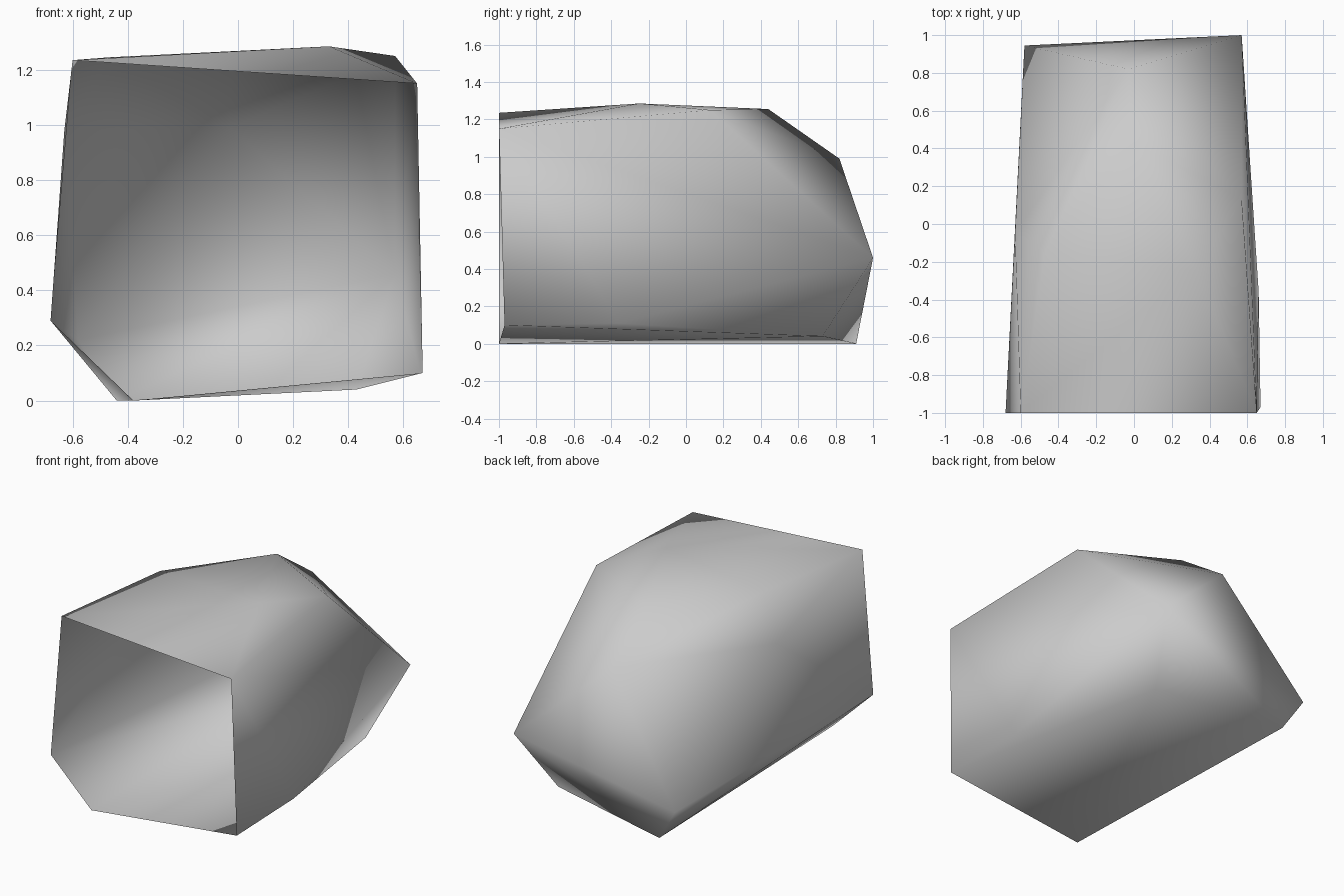
import bpy
import bmesh

default_cube = bpy.data.objects.get("Cube")
if default_cube:
    bpy.data.objects.remove(default_cube, do_unlink=True)


def make_material(name, value):
    material = bpy.data.materials.new(name)
    material.use_nodes = True
    colour = (value, value, value, 1)
    material.diffuse_color = colour
    material.node_tree.nodes["Principled BSDF"].inputs["Base Color"].default_value = colour
    return material


# Open front rim, clockwise from the upper right-hand corner
rim = [(-.6, -1, 1.235), (.65, -1, 1.15), (.67, -.97, .1), (-.38, -1, 0), (-.68, -1, .29)]

# Corners of the roof, the side walls, the floor and the closed back
roof = [(-.47, -.15, 1.245), (.33, -.25, 1.285), (.57, .13, 1.25), (-.02, .44, 1.255)]
walls = [(-.63, -.05, .98), (.66, -.36, .11)]
floor = [(.43, .73, .04), (-.44, .91, 0)]
back = [(-.03, .82, .99), (.57, 1, .46), (-.58, .945, .22)]


def build_shell(name, rim_points, body_points, material):
    """Stretch a skin over the corners, then open it at the rim."""
    bm = bmesh.new()
    rim_verts = {bm.verts.new(p) for p in rim_points}
    for point in body_points:
        bm.verts.new(point)
    bmesh.ops.convex_hull(bm, input=list(bm.verts))
    bmesh.ops.recalc_face_normals(bm, faces=list(bm.faces))

    # Remove the faces that span only the rim, and any unused corners
    mouth = [f for f in bm.faces if all(v in rim_verts for v in f.verts)]
    bmesh.ops.delete(bm, geom=mouth, context='FACES')
    loose = [v for v in bm.verts if not v.link_faces]
    bmesh.ops.delete(bm, geom=loose, context='VERTS')

    # Smooth shading across the whole skin
    for face in bm.faces:
        face.smooth = True

    mesh = bpy.data.meshes.new(name)
    bm.to_mesh(mesh)
    bm.free()
    mesh.materials.append(material)
    shell = bpy.data.objects.new(name, mesh)
    bpy.context.collection.objects.link(shell)
    return shell


grey = make_material("plain grey", .6)
build_shell("open_shell", rim, roof + walls + floor + back, grey)
